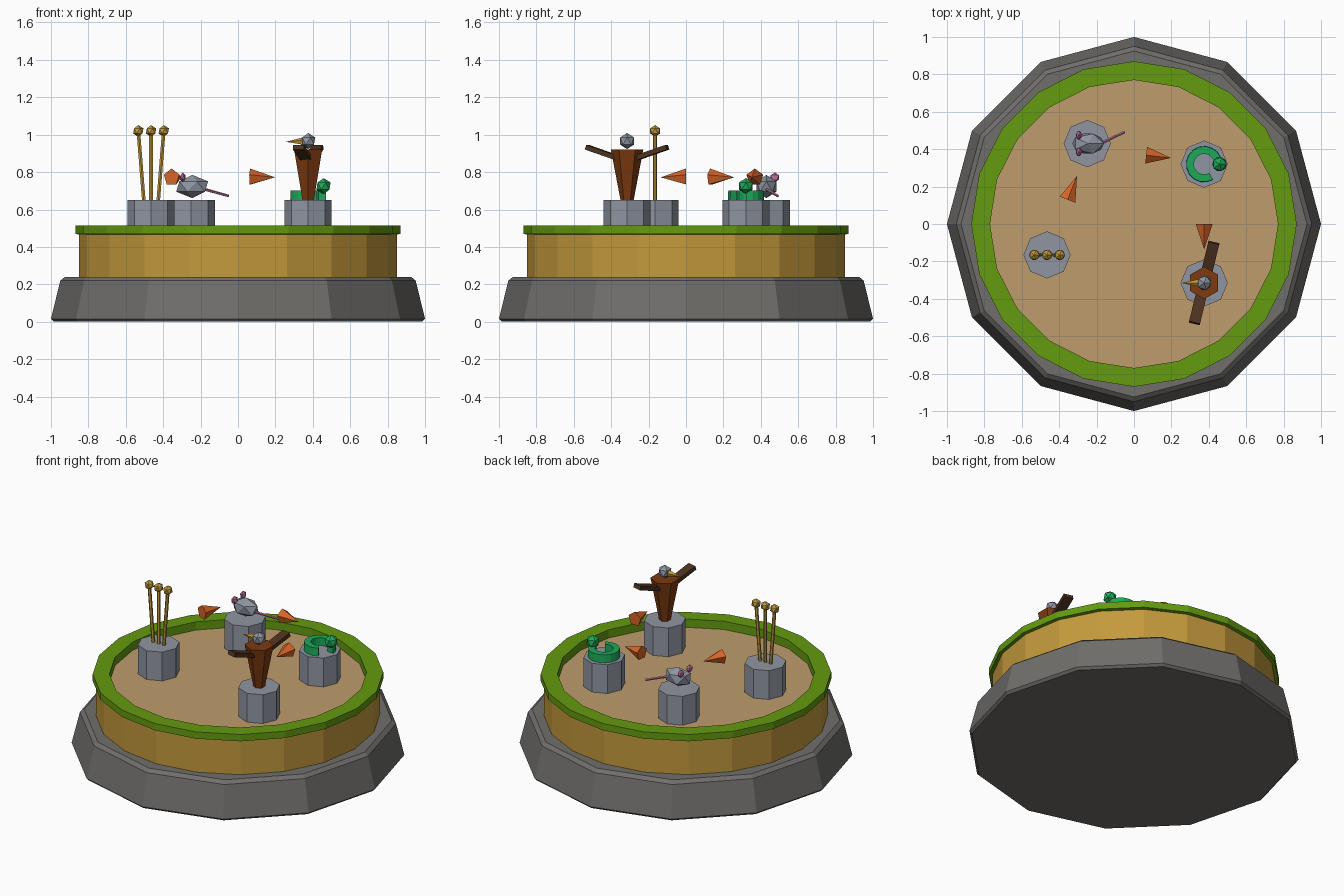
import bpy, bmesh, math
from mathutils import Vector, Matrix

if "Cube" in bpy.data.objects:
    bpy.data.objects.remove(bpy.data.objects["Cube"])


def material(name, rgb):
    m = bpy.data.materials.new(name)
    lin = [(c / 255 / 12.92 if c < 11 else ((c / 255 + 0.055) / 1.055) ** 2.4) for c in rgb]
    m.diffuse_color = (*lin, 1)
    m.use_nodes = True
    m.node_tree.nodes["Principled BSDF"].inputs["Base Color"].default_value = m.diffuse_color
    return m


STONE = material("dark_stone", (112, 110, 107))
SOIL = material("golden", (196, 154, 60))
GRASS = material("grass_green", (100, 155, 15))
SAND = material("sand", (190, 156, 108))
PLINTH = material("blue_grey", (143, 149, 161))
ORANGE = material("orange", (215, 100, 38))
BROWN = material("brown", (125, 58, 16))
DARK = material("dark_brown", (78, 50, 32))
EMERALD = material("emerald", (28, 170, 90))
PINK = material("pink", (196, 116, 160))


def finish(name, bm, mat):
    bmesh.ops.recalc_face_normals(bm, faces=bm.faces)
    me = bpy.data.meshes.new(name)
    bm.to_mesh(me)
    bm.free()
    me.materials.append(mat)
    ob = bpy.data.objects.new(name, me)
    bpy.context.collection.objects.link(ob)
    return ob


def lathe(name, profile, n, mat, closed=False, centre=(0, 0), arc=(0, 360)):
    """Revolve (radius, z) points; closed makes a ring, open profiles get end caps."""
    bm = bmesh.new()
    full = arc[1] - arc[0] == 360
    rings = []
    for i in range(n if full else n + 1):
        a = math.radians(arc[0] + (arc[1] - arc[0]) * i / n)
        rings.append([bm.verts.new((centre[0] + r * math.cos(a), centre[1] + r * math.sin(a), z))
                      for r, z in profile])
    m = len(profile)
    for i in range(n):
        a, b = rings[i], rings[(i + 1) % len(rings)]
        for j in range(m if closed else m - 1):
            k = (j + 1) % m
            bm.faces.new((a[j], b[j], b[k], a[k]))
    if not full:
        bm.faces.new(rings[0])
        bm.faces.new(rings[-1])
    elif not closed:
        bm.faces.new([r[0] for r in rings])
        bm.faces.new([r[-1] for r in rings])
    return finish(name, bm, mat)


def rod(name, p0, p1, r0, r1, n, mat):
    """Tapered prism from p0 to p1; r1 = 0 gives a point."""
    p0, p1 = Vector(p0), Vector(p1)
    d = (p1 - p0).normalized()
    ref = Vector((0, 1, 0)) if abs(d.z) > 0.9 else Vector((0, 0, 1))
    u = (ref - d * ref.dot(d)).normalized()
    v = d.cross(u)
    bm = bmesh.new()

    def ring(p, r):
        return [bm.verts.new(p + r * (u * math.cos(t) + v * math.sin(t)))
                for t in (2 * math.pi * i / n for i in range(n))]
    a = ring(p0, r0)
    bm.faces.new(a)
    if r1:
        b = ring(p1, r1)
        bm.faces.new(b)
    else:
        tip = bm.verts.new(p1)
    for i in range(n):
        j = (i + 1) % n
        bm.faces.new((a[i], a[j], b[j], b[i]) if r1 else (a[i], a[j], tip))
    return finish(name, bm, mat)


def ball(name, centre, radii, mat):
    bm = bmesh.new()
    bmesh.ops.create_icosphere(bm, subdivisions=1, radius=1,
                               matrix=Matrix.Translation(centre) @ Matrix.Diagonal((*radii, 1)))
    return finish(name, bm, mat)


# base, soil wall, grass rim and floor
lathe("stone_base", [(0.985, 0), (1, 0.015), (0.95, 0.22), (0.925, 0.24)], 12, STONE)
lathe("soil_wall", [(0.85, 0.23), (0.85, 0.475), (0.79, 0.475), (0.79, 0.23)], 20, SOIL, True)
lathe("grass_rim", [(0.87, 0.47), (0.87, 0.515), (0.77, 0.515), (0.77, 0.45)], 20, GRASS, True)
lathe("sand_floor", [(0.8, 0.44), (0.8, 0.46)], 20, SAND)

# four plinths
WHEAT, MOUSE, SNAKE, BIRD = (-0.465, -0.165), (-0.25, 0.43), (0.375, 0.32), (0.375, -0.315)
for label, c in (("wheat", WHEAT), ("mouse", MOUSE), ("snake", SNAKE), ("bird", BIRD)):
    lathe(label + "_plinth", [(0.126, 0.45), (0.126, 0.65)], 8, PLINTH, centre=c)

# wheat stalks
for i in (-1, 0, 1):
    x, y = WHEAT
    top = (x + i * 0.068, y, 1.02)
    rod("wheat_stalk", (x + i * 0.038, y, 0.64), top, 0.011, 0.011, 6, SOIL)
    ball("wheat_ear", top, (0.031, 0.031, 0.031), SOIL)

# mouse
x, y = MOUSE
ball("mouse_body", (x + 0.005, y, 0.723), (0.095, 0.062, 0.062), PLINTH)
for s in (-1, 1):
    ball("mouse_ear", (x - 0.045, y + s * 0.045, 0.772), (0.017, 0.026, 0.026), PINK)
rod("mouse_tail", (x + 0.07, y, 0.708), (x + 0.2, y + 0.062, 0.672), 0.008, 0.007, 5, PINK)

# coiled snake
lathe("snake_coil", [(0.097, 0.645), (0.095, 0.702), (0.055, 0.702), (0.055, 0.645)], 14, EMERALD,
      True, SNAKE, (0, 300))
ball("snake_head", (SNAKE[0] + 0.082, SNAKE[1], 0.725), (0.043, 0.043, 0.043), EMERALD)

# bird of prey
x, y = BIRD
rod("bird_body", (x, y, 0.645), (x, y, 0.922), 0.034, 0.087, 6, BROWN)
ball("bird_head", (x, y, 0.966), (0.043, 0.043, 0.043), PLINTH)
rod("bird_beak", (x - 0.025, y, 0.964), (x - 0.12, y, 0.962), 0.022, 0, 5, SOIL)
for s in (-1, 1):
    d = Vector((0.052 * s, 0.215 * s, 0.075))
    rx = d.normalized()
    ry = Vector((0, 0, 1)).cross(rx).normalized()
    rot = Matrix((rx, ry, rx.cross(ry))).transposed().to_4x4()
    bm = bmesh.new()
    bmesh.ops.create_cube(bm, size=1, matrix=Matrix.Translation(Vector((x, y, 0.858)) + d * 0.55)
                          @ rot @ Matrix.Diagonal((d.length * 0.9, 0.06, 0.026, 1)))
    finish("bird_wing", bm, DARK)

# arrow cones showing the food chain order
for p0, p1 in (((-0.355, 0.13), (-0.305, 0.257)), ((0.065, 0.368), (0.198, 0.353)),
               ((0.375, 0.0), (0.375, -0.135))):
    rod("arrow_cone", (*p0, 0.772), (*p1, 0.772), 0.047, 0, 5, ORANGE)
